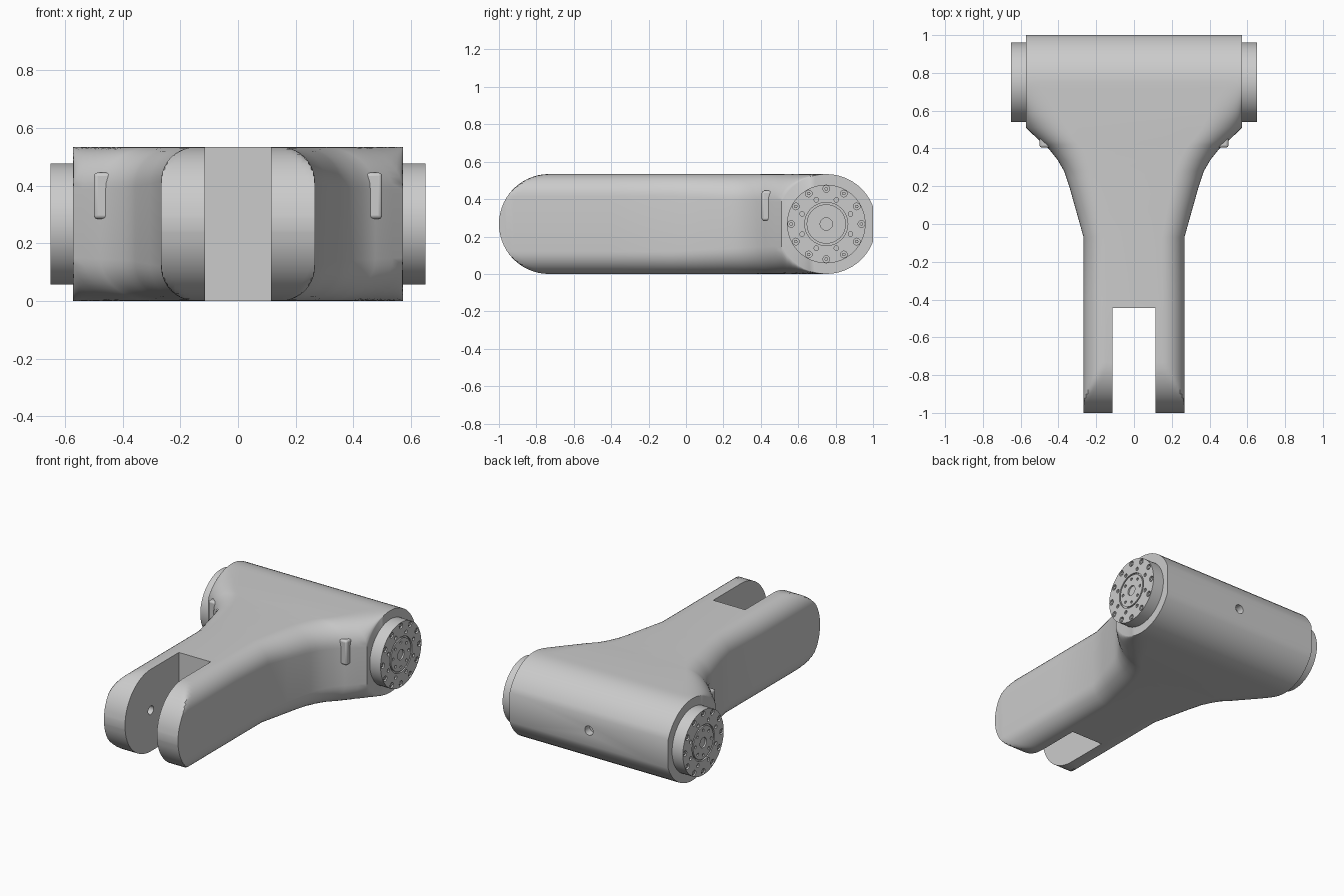
import bpy, bmesh, math
from mathutils import Matrix

if "Cube" in bpy.data.objects:
    bpy.data.objects.remove(bpy.data.objects["Cube"])

R = 0.267                      # half height of the body
grey = bpy.data.materials.new("plain grey")
grey.diffuse_color = (0.6, 0.6, 0.6, 1)
grey.use_nodes = True
grey.node_tree.nodes["Principled BSDF"].inputs["Base Color"].default_value = grey.diffuse_color


def finish(bm, name):
    bmesh.ops.recalc_face_normals(bm, faces=bm.faces)
    me = bpy.data.meshes.new(name)
    bm.to_mesh(me)
    bm.free()
    ob = bpy.data.objects.new(name, me)
    bpy.context.collection.objects.link(ob)
    me.materials.append(grey)
    return ob


def add_cyl(bm, centre, r, length, axis='X', seg=32):
    rot = Matrix.Rotation(math.pi / 2, 4, 'Y' if axis == 'X' else 'X')
    bmesh.ops.create_cone(bm, cap_ends=True, segments=seg, radius1=r, radius2=r,
                          depth=length, matrix=Matrix.Translation(centre) @ rot)


def add_box(bm, lo, hi):
    mid = [(a + b) / 2 for a, b in zip(lo, hi)]
    size = [b - a for a, b in zip(lo, hi)]
    bmesh.ops.create_cube(bm, size=1, matrix=Matrix.Translation(mid) @ Matrix.Diagonal((*size, 1)))


def cut(ob, bm, name):
    cutter = finish(bm, name)
    mod = ob.modifiers.new("cut", 'BOOLEAN')
    mod.operation, mod.solver, mod.object = 'DIFFERENCE', 'EXACT', cutter
    bpy.context.view_layer.objects.active = ob
    bpy.ops.object.modifier_apply(modifier=mod.name)
    bpy.data.objects.remove(cutter)


def smooth(ob):
    bpy.ops.object.select_all(action='DESELECT')
    ob.select_set(True)
    bpy.context.view_layer.objects.active = ob
    bpy.ops.object.shade_smooth_by_angle(angle=math.radians(30))


def interp(table, y):
    for (a, u), (b, v) in zip(table, table[1:]):
        if y <= b:
            return u + (v - u) * max(0, y - a) / (b - a)
    return table[-1][1]


# Body: rounded sections lofted along y, flaring from fork arm to cross barrel
WIDTH = [(-1, .267), (-.07, .267), (.2, .343), (.28, .37), (.34, .405),
         (.4, .453), (.44, .5), (.51, .572), (1, .572)]
RX = [(-1, .12), (-.07, .12), (.3, .15), (.51, .21), (.75, .1), (1, .1)]
RZ = [(-1, .12), (-.07, .12), (.3, .14), (.51, .15)]


def section(y):
    w, rx, h = interp(WIDTH, y), interp(RX, y), R
    if y < R - 1:
        h = math.sqrt(max(R * R - (y + 1 - R) ** 2, .0004))
    elif y > .75:
        h = math.sqrt(R * R - (y - .75) ** 2)
    if y > .51:
        rz = R - math.sqrt(R * R - (y - .75) ** 2) if y < .75 else 0
    else:
        rz = interp(RZ, y)
    quarter = []
    for i in range(11):
        a = math.pi / 2 * i / 10
        quarter.append((w - rx + rx * math.sin(a), min(h, R - rz + rz * math.cos(a))))
    half = quarter + [(x, -z) for x, z in reversed(quarter)]
    ring = half + [(-x, z) for x, z in reversed(half)]
    return [(x, y, z + R) for x, z in ring]


front = [-1 + R * (1 - math.cos(math.pi / 2 * i / 14)) for i in range(15)]
middle = [-.4, -.07, .07, .2, .24, .28, .31, .34, .37, .4, .42, .44, .475]
back = [.51 + .24 * i / 8 for i in range(9)] + \
       [.75 + R * math.sin(math.acos(.094 / R) * i / 9) for i in range(1, 10)]
bm = bmesh.new()
rings = [[bm.verts.new(p) for p in section(y)] for y in front + middle + back]
for a, b in zip(rings, rings[1:]):
    for i in range(len(a)):
        j = (i + 1) % len(a)
        bm.faces.new((a[i], a[j], b[j], b[i]))
bm.faces.new(rings[0])
bm.faces.new(rings[-1])
body = finish(bm, "forked_arm_body")

# Fork slot, blind pin holes inside the fork, small hole in the back
bm = bmesh.new()
add_box(bm, (-.115, -1.2, -.2), (.115, -.445, .8))
cut(body, bm, "slot_cutter")
bm = bmesh.new()
add_cyl(bm, (0, -.733, R), .028, .4, seg=24)
add_cyl(bm, (0, 1, R), .03, .1, 'Y', 24)
cut(body, bm, "hole_cutter")
smooth(body)


def around(count, radius, offset=0):
    for i in range(count):
        a = math.tau * i / count + offset
        yield .75 + radius * math.cos(a), R + radius * math.sin(a)


for side, label in ((1, "right"), (-1, "left")):
    # Joint hub with bolt pockets and a recessed centre
    bm = bmesh.new()
    add_cyl(bm, (side * .575, .75, R), .21, .15, seg=64)
    hub = finish(bm, label + "_joint_hub")
    bm = bmesh.new()
    for y, z in around(12, .188):
        add_cyl(bm, (side * .65, y, z), .018, .024, seg=16)
    for y, z in around(8, .14, math.pi / 8):
        add_cyl(bm, (side * .65, y, z), .012, .024, seg=12)
    add_cyl(bm, (side * .65, .75, R), .115, .02, seg=48)
    cut(hub, bm, "pocket_cutter")
    smooth(hub)

    # Bolt heads in the pockets
    bm = bmesh.new()
    for y, z in around(12, .188):
        add_cyl(bm, (side * .641, y, z), .010, .012, seg=6)
    finish(bm, label + "_hub_bolts")

    # Centre plate with a bore and a ring of small holes
    bm = bmesh.new()
    add_cyl(bm, (side * .643, .75, R), .105, .014, seg=48)
    plate = finish(bm, label + "_centre_plate")
    bm = bmesh.new()
    add_cyl(bm, (side * .65, .75, R), .033, .05, seg=24)
    for y, z in around(8, .08, math.pi / 2):
        add_cyl(bm, (side * .65, y, z), .009, .016, seg=12)
    cut(plate, bm, "plate_cutter")
    smooth(plate)

    # Small stop tab on the flared shoulder
    bm = bmesh.new()
    xs = sorted((side * .42, side * .5))
    add_box(bm, (xs[0], .405, .285), (xs[1], .5, .445))
    tab = finish(bm, label + "_stop_tab")
    bev = tab.modifiers.new("round", 'BEVEL')
    bev.width, bev.segments = .012, 3
    smooth(tab)
